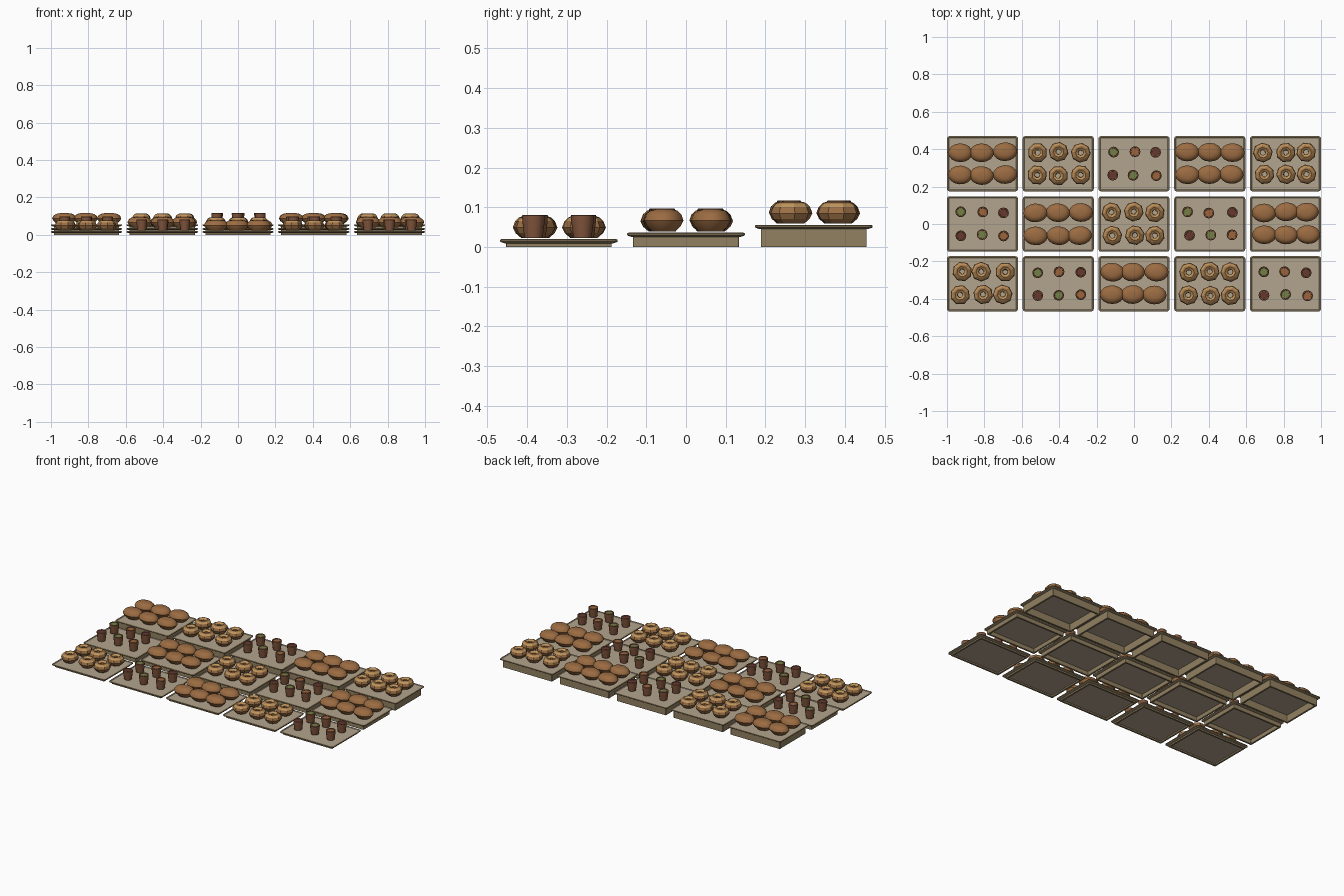
import bpy, bmesh, math, random
from mathutils import Matrix

random.seed(4)
cube = bpy.data.objects.get("Cube")
if cube:
    bpy.data.objects.remove(cube, do_unlink=True)


def material(name, rgb):
    m = bpy.data.materials.new(name)
    m.use_nodes = True
    m.diffuse_color = (*rgb, 1)
    m.node_tree.nodes["Principled BSDF"].inputs["Base Color"].default_value = (*rgb, 1)
    return m


BEIGE = material("tray beige", (0.45, 0.37, 0.27))
OLIVE = material("wood olive", (0.29, 0.22, 0.12))
CRUST = material("bun crust", (0.33, 0.15, 0.055))
DOUGH = material("ring dough", (0.33, 0.16, 0.06))
GLAZE = material("golden glaze", (0.52, 0.3, 0.11))
CUP = material("cup brown", (0.22, 0.09, 0.045))
GREEN = material("green filling", (0.17, 0.21, 0.06))
ORANGE = material("caramel filling", (0.33, 0.13, 0.045))
RED = material("berry filling", (0.13, 0.04, 0.03))


def loft(name, loops, mats, closed=False, cap_mats=(0, 0), band_mats=None):
    """Skin a stack of equal-length point loops, capped or joined end to end."""
    bm = bmesh.new()
    rings = [[bm.verts.new(p) for p in loop] for loop in loops]
    n = len(rings[0])
    pairs = list(zip(rings, rings[1:]))
    if closed:
        pairs.append((rings[-1], rings[0]))
    for k, (a, b) in enumerate(pairs):
        for i in range(n):
            j = (i + 1) % n
            f = bm.faces.new((a[i], a[j], b[j], b[i]))
            f.material_index = band_mats[k] if band_mats else 0
    if not closed:
        bm.faces.new(rings[0][::-1]).material_index = cap_mats[0]
        bm.faces.new(rings[-1]).material_index = cap_mats[1]
    bmesh.ops.recalc_face_normals(bm, faces=bm.faces)
    mesh = bpy.data.meshes.new(name)
    bm.to_mesh(mesh)
    bm.free()
    for m in mats:
        mesh.materials.append(m)
    return mesh


def circle(r, z, n, sx=1):
    return [(sx * r * math.cos(math.tau * i / n), r * math.sin(math.tau * i / n), z)
            for i in range(n)]


def rounded_rect(inset, z, hx=0.19, hy=0.148, r=0.014):
    hx, hy = hx - inset, hy - inset
    r = max(r - inset, 0.003)
    pts = []
    for q, (sx, sy) in enumerate([(1, 1), (-1, 1), (-1, -1), (1, -1)]):
        for s in range(4):
            a = math.pi / 2 * (q + s / 3)
            pts.append((sx * (hx - r) + r * math.cos(a), sy * (hy - r) + r * math.sin(a), z))
    return pts


def place(name, mesh, loc, turn=0):
    ob = bpy.data.objects.new(name, mesh)
    bpy.context.collection.objects.link(ob)
    ob.matrix_world = Matrix.Translation(loc) @ Matrix.Rotation(turn, 4, "Z")
    return ob


# Tray plate with a raised rim
plate = loft("tray", [rounded_rect(i, z) for i, z in
                      [(0.012, -0.011), (0.003, -0.008), (0, -0.006), (0, -0.002),
                       (0.003, 0), (0.007, 0), (0.01, -0.003)]],
             [BEIGE, OLIVE], cap_mats=(0, 0), band_mats=[1, 1, 1, 1, 1, 0])

# Long bun
bun = loft("bun", [circle(r, z, 16, 1.3) for r, z in
                   [(0.03, 0), (0.044, 0.015), (0.05, 0.028), (0.045, 0.043),
                    (0.034, 0.053), (0.018, 0.057)]], [CRUST])

# Ring pastry, glazed on its upper bands
ring = loft("ring_pastry", [circle(r, z, 8) for r, z in
                            [(0.013, 0.008), (0.032, 0), (0.046, 0.012), (0.053, 0.026),
                             (0.047, 0.042), (0.038, 0.051), (0.028, 0.055), (0.014, 0.045)]],
            [DOUGH, GLAZE], closed=True, band_mats=[0, 0, 0, 0, 1, 0, 1, 0])

# Filled cups, one per filling
cups = [loft("filled_cup", [circle(r, z, 12) for r, z in
                            [(0.023, 0), (0.028, 0.04), (0.029, 0.056), (0.027, 0.058),
                             (0.022, 0.058), (0.021, 0.055)]],
             [CUP, filling], cap_mats=(0, 1)) for filling in (GREEN, ORANGE, RED)]

smooth = []
# Three stepped rows of five trays: (y centre, tray top)
for row, (y, top) in enumerate([(0.322, 0.056), (0, 0.036), (-0.32, 0.02)]):
    # Hollow skirt that lifts the row
    skirt = loft("skirt", [rounded_rect(i, z) for i, z in
                           [(0.015, 0), (0.015, top - 0.009), (0.026, top - 0.009), (0.026, 0)]],
                 [OLIVE], closed=True)
    for col in range(5):
        x = 0.405 * (col - 2)
        place("tray", plate, (x, y, top))
        place("skirt", skirt, (x, y, 0))
        kind = (col - row) % 3
        for j in range(2):
            for i in range(3):
                loc = (x + 0.115 * (i - 1) + random.uniform(-0.007, 0.007),
                       y + 0.062 - 0.122 * j + random.uniform(-0.004, 0.004), top + 0.003)
                if kind == 0:
                    smooth.append(place("bun", bun, loc, random.uniform(-0.08, 0.08)))
                elif kind == 1:
                    place("ring_pastry", ring, loc, random.uniform(0, math.tau))
                else:
                    smooth.append(place("filled_cup", cups[(i - j) % 3], loc))

# Smooth shading for the rounded food
for ob in {o.data: o for o in smooth}.values():
    for p in ob.data.polygons:
        p.use_smooth = len(p.vertices) == 4
    ob.data.set_sharp_from_angle(angle=math.radians(35))
